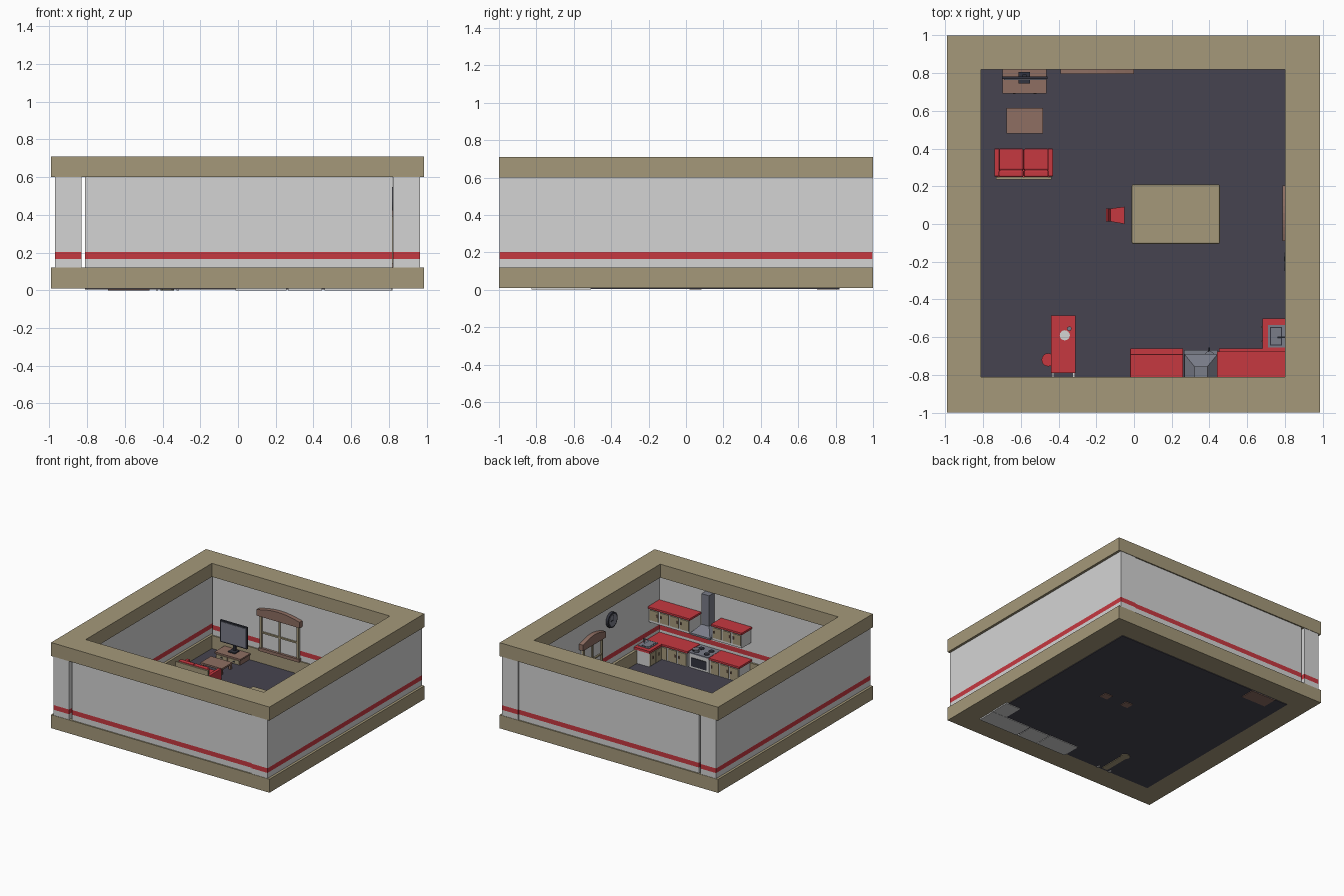
import bpy, bmesh, math
from mathutils import Vector, Matrix

if "Cube" in bpy.data.objects:
    bpy.data.objects.remove(bpy.data.objects["Cube"])


def srgb(r, g, b):
    f = lambda c: ((c / 255 + 0.055) / 1.055) ** 2.4 if c > 10 else c / 255 / 12.92
    return (f(r), f(g), f(b), 1.0)


def material(name, *rgb):
    m = bpy.data.materials.new(name)
    m.diffuse_color = srgb(*rgb)
    m.use_nodes = True
    m.node_tree.nodes["Principled BSDF"].inputs["Base Color"].default_value = m.diffuse_color
    return m


TAN = material("tan", 165, 153, 122)
WALL = material("light_grey", 212, 212, 212)
RED = material("red", 198, 56, 64)
FLOOR = material("dark_slate", 70, 68, 80)
BROWN = material("brown", 142, 110, 98)
METAL = material("steel_grey", 122, 125, 137)
DARK = material("charcoal", 50, 52, 62)


def finish(name, bm, *mats):
    bmesh.ops.recalc_face_normals(bm, faces=bm.faces)
    me = bpy.data.meshes.new(name)
    bm.to_mesh(me)
    bm.free()
    ob = bpy.data.objects.new(name, me)
    bpy.context.collection.objects.link(ob)
    for m in mats:
        me.materials.append(m)
    return ob


def box(name, x0, x1, y0, y1, z0, z1, mat, bevel=0):
    bm = bmesh.new()
    c = Matrix.Translation(((x0 + x1) / 2, (y0 + y1) / 2, (z0 + z1) / 2))
    s = Matrix.Diagonal((abs(x1 - x0), abs(y1 - y0), abs(z1 - z0), 1))
    bmesh.ops.create_cube(bm, size=1, matrix=c @ s)
    if bevel:
        bmesh.ops.bevel(bm, geom=bm.edges[:], offset=bevel, segments=2, affect='EDGES', profile=0.5)
    return finish(name, bm, mat)


def cyl(name, p0, p1, r0, mat, r1=None, n=16):
    p0, p1 = Vector(p0), Vector(p1)
    d = p1 - p0
    bm = bmesh.new()
    bmesh.ops.create_cone(bm, cap_ends=True, segments=n, radius1=r0, radius2=r0 if r1 is None else r1,
                          depth=d.length, matrix=Matrix.Translation((p0 + p1) / 2)
                          @ d.to_track_quat('Z', 'Y').to_matrix().to_4x4())
    return finish(name, bm, mat)


def loft(name, a, b, mat):
    """Solid between two matching point loops."""
    bm = bmesh.new()
    va, vb = [bm.verts.new(p) for p in a], [bm.verts.new(p) for p in b]
    n = len(a)
    bm.faces.new(va)
    bm.faces.new(vb)
    for i in range(n):
        bm.faces.new((va[i], va[(i + 1) % n], vb[(i + 1) % n], vb[i]))
    return finish(name, bm, mat)


def rect(x0, x1, y0, y1, z):
    return [(x0, y0, z), (x1, y0, z), (x1, y1, z), (x0, y1, z)]


# Shell: top and bottom trim rings, floor
def ring(name, z0, z1):
    bm = bmesh.new()
    lo, hi = [[[bm.verts.new(p) for p in rect(*r, z)] for r in ((-.99, .985, -1, 1), (-.81, .80, -.81, .82))]
              for z in (z0, z1)]
    for i in range(4):
        j = (i + 1) % 4
        for a, b in ((lo[0], lo[1]), (hi[0], hi[1]), (lo[0], hi[0]), (lo[1], hi[1])):
            bm.faces.new((a[i], a[j], b[j], b[i]))
    return finish(name, bm, TAN)


ring("base_trim", .01, .12)
ring("top_trim", .60, .71)
box("floor", -.81, .80, -.81, .82, .005, .014, FLOOR)


# Walls, cut at the stripe heights and coloured by height
def wall(name, x0, x1, y0, y1):
    bm = bmesh.new()
    c = Matrix.Translation(((x0 + x1) / 2, (y0 + y1) / 2, .36))
    bmesh.ops.create_cube(bm, size=1, matrix=c @ Matrix.Diagonal((x1 - x0, y1 - y0, .484, 1)))
    for z in (.165, .203):
        bmesh.ops.bisect_plane(bm, geom=bm.verts[:] + bm.edges[:] + bm.faces[:],
                               plane_co=(0, 0, z), plane_no=(0, 0, 1))
    for f in bm.faces:
        if .165 < f.calc_center_median().z < .203 and abs(f.normal.z) < .5:
            f.material_index = 1
    finish(name, bm, WALL, RED)


wall("left_wall", -.97, -.83, -.997, .997)
wall("right_wall", .822, .965, -.997, .997)
wall("front_wall", -.81, .818, -.99, -.825)
wall("back_wall", -.81, .818, .83, .99)


# Windows: frame, bars, sill and arched valance; u runs along the wall, d off the wall
def window(name, u0, u1, z0, z1, place):
    def part(label, a, b, d0, d1, e, f, mat):
        p, q = place(a, d0, e), place(b, d1, f)
        lo, hi = [min(s) for s in zip(p, q)], [max(s) for s in zip(p, q)]
        box(f"{name}_{label}", lo[0], hi[0], lo[1], hi[1], lo[2], hi[2], mat)
    i0, i1, top = u0 + .02, u1 - .02, z1 - .065
    m, w = (i0 + i1) / 2, .018
    part("pane", i0, i1, -.012, -.002, z0, top, WALL)
    part("left_post", i0, i0 + w, -.012, .012, z0, top, TAN)
    part("right_post", i1 - w, i1, -.012, .012, z0, top, TAN)
    part("middle_bar", m - .006, m + .006, -.012, .008, z0, top, TAN)
    part("cross_bar", i0, i1, -.012, .010, (z0 + top) / 2 - .006, (z0 + top) / 2 + .006, TAN)
    part("sill", i0 - .008, i1 + .008, -.012, .018, z0 - .012, z0 + .014, BROWN)
    prof = [(u0, top - .005), (u1, top - .005)]
    for k in range(9):
        t = k / 8
        prof.append((u1 + (u0 - u1) * t, z1 - .022 + .03 * math.sin(math.pi * t)))
    loft(name + "_valance", [place(u, -.012, z) for u, z in prof],
         [place(u, .024, z) for u, z in prof], BROWN)


window("back_window", -.39, .0, .13, .475, lambda u, d, z: (u, .82 - d, z))
window("side_window", -.09, .205, .13, .46, lambda u, d, z: (.81 - d, u, z))

# Wall clock
cyl("clock_rim", (.825, -.20, .485), (.802, -.20, .485), .062, DARK, n=24)
cyl("clock_face", (.803, -.20, .485), (.799, -.20, .485), .048, METAL, n=24)
box("clock_long_hand", .796, .80, -.203, -.197, .485, .525, DARK)
box("clock_short_hand", .796, .80, -.20, -.172, .482, .488, DARK)


# Kitchen: cabinets with red tops and doors facing +y
def cabinet(name, x0, x1, yf, z0, z1, doors, yb=-.826):
    box(name + "_body", x0 + .008, x1 - .004, yb, yf - .012, z0, z1 - .018, WALL)
    box(name + "_top", x0, x1, yb, yf, z1 - .018, z1, RED, .003)
    w = (x1 - x0 - .016) / doors
    zb = z0 + .02
    for i in range(doors):
        a = x0 + .008 + i * w
        box(f"{name}_door_{i}", a + .007, a + w - .007, yf - .013, yf - .006, zb, z1 - .027, TAN)
        k = a + (w - .018 if i % 2 == 0 else .018)
        box(f"{name}_handle_{i}", k - .004, k + .004, yf - .007, yf, (zb + z1) / 2 - .016, (zb + z1) / 2 + .004, BROWN)


cabinet("long_lower_cabinet", .45, .82, -.66, 0, .145, 4)
cabinet("short_lower_cabinet", -.02, .26, -.66, 0, .145, 3)
cabinet("long_upper_cabinet", .44, .82, -.675, .28, .41, 4)
cabinet("short_upper_cabinet", -.02, .26, -.69, .28, .41, 3)

# Sink corner
box("sink_body", .688, .82, -.67, -.508, 0, .13, WALL)
box("sink_top", .68, .82, -.665, -.50, .127, .146, RED)
for i, y in enumerate((-.655, -.58)):
    box(f"sink_door_{i}", .682, .689, y, y + .066, .02, .12, TAN)
    box(f"sink_handle_{i}", .676, .683, y + .03, y + .038, .07, .09, BROWN)
box("sink_rim", .71, .81, -.655, -.535, .143, .150, METAL)
box("sink_basin", .72, .785, -.645, -.545, .149, .151, DARK)
box("sink_basin_floor", .726, .779, -.639, -.551, .150, .152, METAL)
cyl("faucet_stem", (.797, -.60, .148), (.797, -.60, .185), .005, METAL, n=8)
cyl("faucet_spout", (.80, -.60, .183), (.762, -.60, .178), .004, METAL, n=8)

# Stove with burners, pan and hood
box("stove_body", .264, .446, -.826, -.675, .0, .132, WALL)
box("stove_top", .264, .446, -.826, -.668, .132, .142, METAL)
box("oven_window", .285, .425, -.676, -.670, .03, .10, DARK)
for i, (x, y) in enumerate(((.31, -.77), (.40, -.77), (.31, -.71), (.40, -.71))):
    cyl(f"burner_{i}", (x, y, .141), (x, y, .147), .022, DARK)
cyl("pan", (.40, -.70, .147), (.40, -.70, .168), .022, METAL, .026)
cyl("pan_handle", (.40, -.68, .163), (.40, -.655, .167), .004, DARK, n=8)
box("hood_lip", .267, .443, -.826, -.69, .275, .29, METAL)
loft("hood_slope", rect(.267, .443, -.826, -.69, .29), rect(.32, .39, -.826, -.755, .35), METAL)
box("hood_chimney", .32, .39, -.826, -.755, .345, .60, METAL)

# Breakfast bar, plate, cup and stool
box("bar_top", -.44, -.31, -.79, -.485, .13, .15, RED, .004)
box("bar_base", -.40, -.35, -.79, -.55, 0, .13, TAN)
cyl("bar_base_end", (-.375, -.55, 0), (-.375, -.55, .13), .035, TAN)
for x in (-.43, -.32):
    box("bar_leg", x - .006, x + .006, -.81, -.78, 0, .135, WALL)
cyl("plate", (-.367, -.59, .15), (-.367, -.59, .157), .018, WALL, .027)
cyl("cup", (-.343, -.555, .15), (-.343, -.555, .172), .009, METAL, .012, n=10)
cyl("stool_seat", (-.455, -.72, .085), (-.455, -.72, .10), .035, RED)
cyl("stool_post", (-.455, -.72, .015), (-.455, -.72, .086), .007, METAL, n=8)
cyl("stool_foot", (-.455, -.72, .01), (-.455, -.72, .02), .028, METAL)

# Dining table with two pedestals
box("table_top", -.012, .455, -.105, .21, .135, .155, TAN, .008)
for x in (.115, .315):
    box("table_pedestal", x - .033, x + .033, .02, .083, 0, .137, BROWN)

# Dining chair facing the table
loft("chair_seat", [(-.135, .015, .075), (-.05, .0, .075), (-.05, .092, .075), (-.135, .08, .075)],
     [(-.135, .015, .09), (-.05, .0, .09), (-.05, .092, .09), (-.135, .08, .09)], RED)
loft("chair_back", rect(-.136, -.124, .014, .080, .088), rect(-.148, -.138, .012, .082, .175), RED)
for x, y in ((-.128, .022), (-.128, .073), (-.058, .009), (-.058, .084)):
    cyl("chair_leg", (x, y, .012), (x, y, .077), .005, BROWN, n=8)

# Sofa facing the television
box("sofa_base", -.725, -.445, .25, .395, .02, .06, RED)
box("sofa_back_panel", -.732, -.438, .236, .25, .015, .152, TAN)
for side in (-1, 1):
    c = -.585 + side * .0665
    box("sofa_seat_cushion", c - .066, c + .066, .285, .40, .058, .085, RED, .008)
    box("sofa_back_cushion", c - .066, c + .066, .248, .288, .07, .16, RED, .01)
    a = -.585 + side * .142
    box("sofa_arm", a - .0135, a + .0135, .252, .40, .015, .112, RED, .004)

# Coffee table
box("coffee_table_top", -.675, -.482, .48, .615, .052, .066, BROWN)
for x in (-.664, -.493):
    for y in (.491, .604):
        box("coffee_table_leg", x - .008, x + .008, y - .008, y + .008, .012, .053, BROWN)

# Television and its cabinet
box("tv_cabinet_body", -.69, -.47, .70, .82, 0, .055, BROWN)
box("tv_cabinet_top", -.697, -.463, .692, .82, .054, .066, BROWN)
for x in (-.635, -.525):
    box("tv_drawer", x - .048, x + .048, .695, .701, .015, .048, TAN)
    box("tv_drawer_knob", x - .007, x + .007, .690, .696, .028, .036, DARK)
box("tv_foot", -.612, -.55, .745, .805, .065, .074, DARK)
box("tv_neck", -.592, -.57, .778, .792, .07, .17, DARK)
box("tv_frame", -.70, -.458, .768, .783, .12, .298, DARK)
box("tv_screen", -.69, -.468, .764, .769, .131, .288, METAL)
